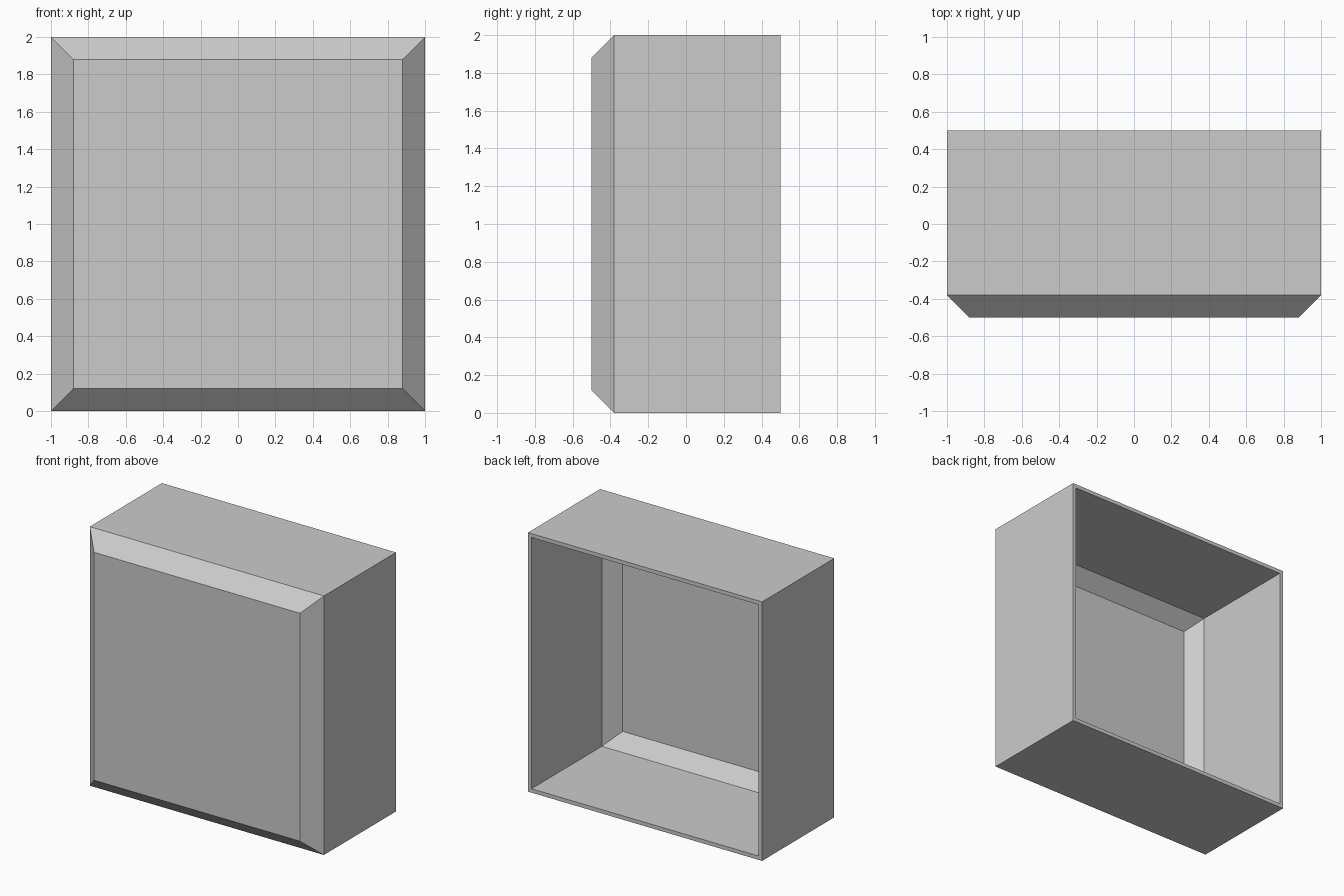
import bpy
import bmesh

if "Cube" in bpy.data.objects:
    bpy.data.objects.remove(bpy.data.objects["Cube"])

DEPTH, BEVEL, WALL = 1.0, 0.12, 0.03


def ring(bm, half, y):
    """Square loop in the XZ plane, centred on z = 1."""
    corners = ((-1, -1), (1, -1), (1, 1), (-1, 1))
    return [bm.verts.new((sx * half, y, 1 + sz * half)) for sx, sz in corners]


# Open-backed shell: front panel, bevelled border, straight side walls
bm = bmesh.new()
front_y = -DEPTH / 2
rings = [ring(bm, 1 - BEVEL, front_y),
         ring(bm, 1, front_y + BEVEL),
         ring(bm, 1, DEPTH / 2)]
bm.faces.new(rings[0])
for a, b in zip(rings, rings[1:]):
    for i in range(4):
        j = (i + 1) % 4
        bm.faces.new((a[j], a[i], b[i], b[j]))

mesh = bpy.data.meshes.new("box_shell")
bm.to_mesh(mesh)
bm.free()
shell = bpy.data.objects.new("box_shell", mesh)
bpy.context.collection.objects.link(shell)

# Wall thickness, grown inwards with a flat rim around the open back
solid = shell.modifiers.new("wall_thickness", 'SOLIDIFY')
solid.thickness = WALL
solid.offset = -1
solid.use_even_offset = True
solid.use_quality_normals = True
